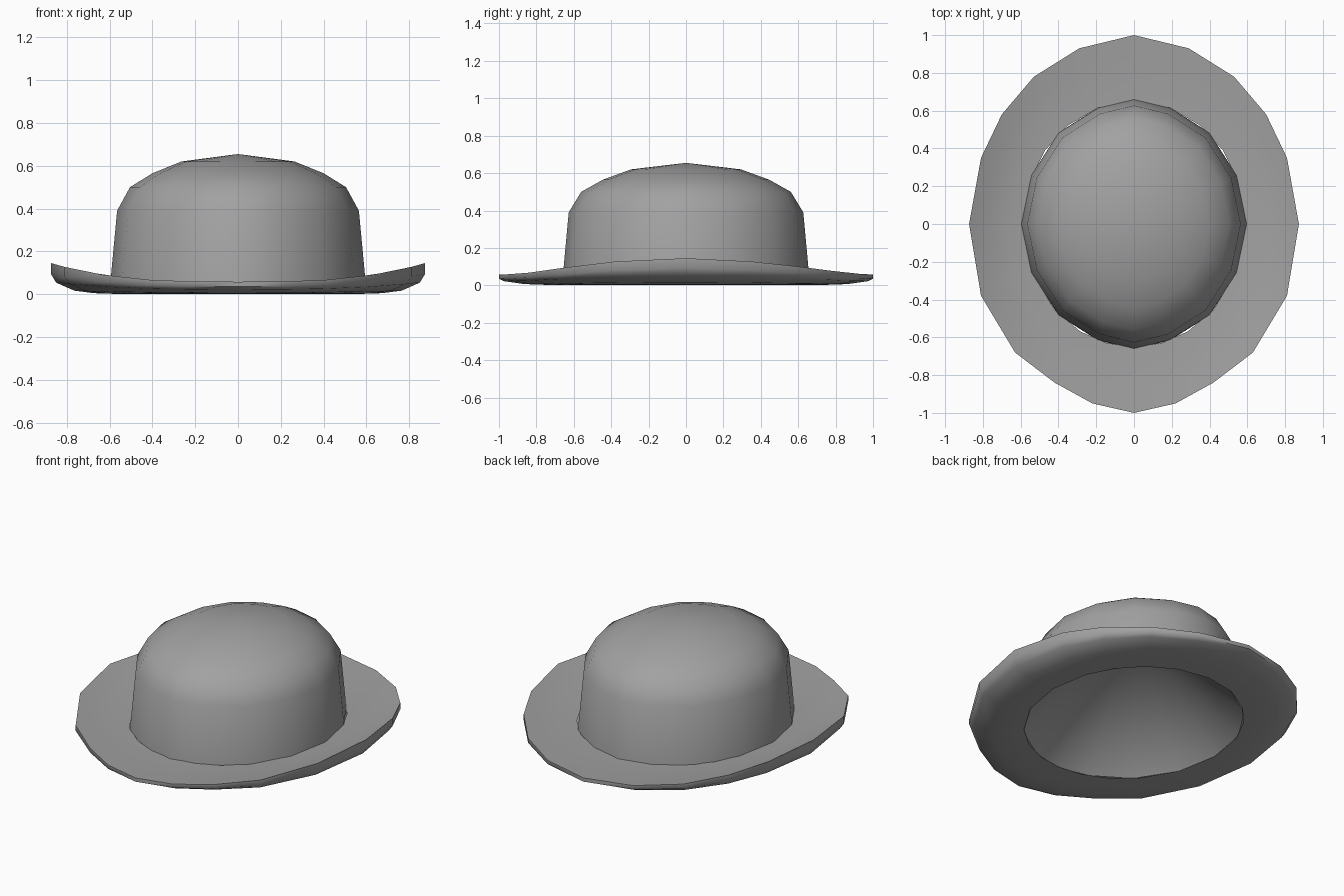
import bpy, bmesh, math

cube = bpy.data.objects.get("Cube")
if cube:
    bpy.data.objects.remove(cube, do_unlink=True)

felt = bpy.data.materials.new("grey_felt")
felt.use_nodes = True
colour = (0.36, 0.36, 0.36, 1)
felt.diffuse_color = colour
felt.node_tree.nodes["Principled BSDF"].inputs["Base Color"].default_value = colour


def loft(name, rings, tip_z=None, flip=False):
    """Skin a list of closed rings, optionally closing the last one with a fan to a point."""
    bm = bmesh.new()
    loops = [[bm.verts.new(p) for p in ring] for ring in rings]
    n = len(loops[0])
    for a, b in zip(loops, loops[1:]):
        for i in range(n):
            j = (i + 1) % n
            bm.faces.new((a[i], a[j], b[j], b[i]))
    if tip_z is not None:
        tip = bm.verts.new((0, 0, tip_z))
        for i in range(n):
            bm.faces.new((loops[-1][i], loops[-1][(i + 1) % n], tip))
    if flip:
        bmesh.ops.reverse_faces(bm, faces=bm.faces)
    mesh = bpy.data.meshes.new(name)
    bm.to_mesh(mesh)
    bm.free()
    mesh.materials.append(felt)
    obj = bpy.data.objects.new(name, mesh)
    bpy.context.collection.objects.link(obj)
    bpy.ops.object.select_all(action='DESELECT')
    obj.select_set(True)
    bpy.context.view_layer.objects.active = obj
    bpy.ops.object.shade_smooth_by_angle(angle=math.radians(62))


def mirrored(half):
    """Close a right-hand outline (front to back) with its mirror image."""
    return half + [(-x, y) for x, y in reversed(half[1:-1])]


# Crown: sixteen-sided oval, domed towards the top
quarter = [(0, 1), (0.32, 0.93), (0.67, 0.73), (0.91, 0.39), (1, 0)]
oval = mirrored([(x, -y) for x, y in quarter] + quarter[-2::-1])
crown_profile = [(0.565, 0.39), (0.505, 0.5), (0.4, 0.565), (0.265, 0.62)]


def crown_ring(r, z):
    return [(r * x, r * 1.11 * y, z) for x, y in oval]


base = [(0.597 * x, 0.66 * y, 0.035 + 0.015 * x * x) for x, y in oval]
loft("crown", [base] + [crown_ring(r, z) for r, z in crown_profile], tip_z=0.655)

# Lining: a plain cone rising from the opening
loft("crown_lining", [crown_ring(0.597, 0.004)], tip_z=0.6, flip=True)

# Brim: closed oval plate with rolled-up sides
RIM_X = 0.873
rim = mirrored([(0, -1), (0.22, -0.95), (0.42, -0.84), (0.63, -0.68), (0.81, -0.38),
                (RIM_X, 0), (0.81, 0.35), (0.70, 0.58), (0.53, 0.78), (0.29, 0.93), (0, 1)])


def brim_ring(t, z, lift):
    """Ring between the crown oval (t=0) and the rim (t=1), raised at the sides."""
    ring = []
    for x, y in rim:
        k = 0.985 / math.hypot(x / 0.597, y / 0.66)
        s = k + (1 - k) * t
        ring.append((s * x, s * y, z + lift * abs(s * x / RIM_X) ** 3))
    return ring


loft("brim", [brim_ring(*row) for row in (
    (0, 0.002, 0), (0.3, 0.003, 0.004), (0.62, 0.007, 0.014), (0.92, 0.022, 0.035),
    (1, 0.035, 0.058), (1, 0.058, 0.087), (0.7, 0.053, 0.065), (0.35, 0.047, 0.045),
    (0, 0.045, 0.035))])
